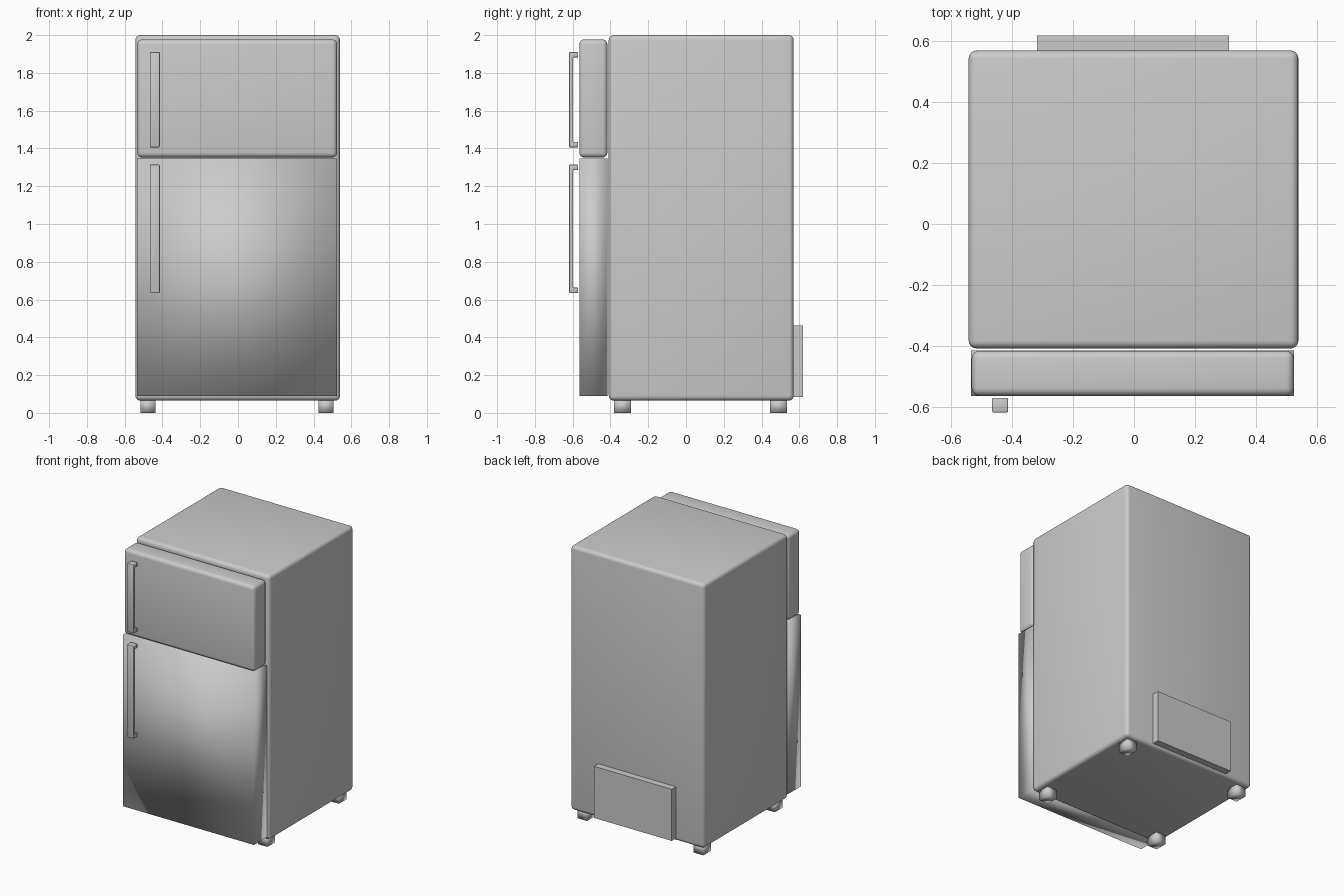
import bpy, bmesh

if "Cube" in bpy.data.objects:
    bpy.data.objects.remove(bpy.data.objects["Cube"])


def finish(name, bm):
    bmesh.ops.recalc_face_normals(bm, faces=bm.faces[:])
    mesh = bpy.data.meshes.new(name)
    bm.to_mesh(mesh)
    bm.free()
    for p in mesh.polygons:
        p.use_smooth = True
    ob = bpy.data.objects.new(name, mesh)
    bpy.context.collection.objects.link(ob)
    return ob


def box(name, lo, hi, bevel=0.0):
    bm = bmesh.new()
    bmesh.ops.create_cube(bm, size=1)
    for v in bm.verts:
        v.co = [(a + b) / 2 + c * (b - a) for a, b, c in zip(lo, hi, v.co)]
    ob = finish(name, bm)
    if bevel:
        mod = ob.modifiers.new("rounded_edges", 'BEVEL')
        mod.width = bevel
        mod.segments = 4
    return ob


def flat_sides(ob):
    for p in ob.data.polygons:
        p.use_smooth = False


def handle(name, z0, z1):
    # C-shaped side profile extruded across x
    back, inner, front, t = -0.571, -0.597, -0.619, 0.028
    profile = [(back, z0), (front, z0), (front, z1), (back, z1),
               (back, z1 - t), (inner, z1 - t), (inner, z0 + t), (back, z0 + t)]
    bm = bmesh.new()
    face = bm.faces.new([bm.verts.new((-0.466, y, z)) for y, z in profile])
    ext = bmesh.ops.extrude_face_region(bm, geom=[face])
    moved = [g for g in ext["geom"] if isinstance(g, bmesh.types.BMVert)]
    bmesh.ops.translate(bm, vec=(0.052, 0, 0), verts=moved)
    ob = finish(name, bm)
    mod = ob.modifiers.new("soft_edges", 'BEVEL')
    mod.width = 0.004
    mod.segments = 2


# Cabinet with rounded edges
box("cabinet", (-0.543, -0.409, 0.065), (0.54, 0.57, 2.0), 0.026)

# Rounded freezer door and square-edged main door
box("freezer_door", (-0.533, -0.565, 1.352), (0.525, -0.416, 1.977), 0.026)
box("main_door", (-0.535, -0.565, 0.09), (0.525, -0.416, 1.346))

# Door handles
handle("freezer_handle", 1.406, 1.91)
handle("main_handle", 0.635, 1.314)

# Rear compressor cover
flat_sides(box("compressor_cover", (-0.318, 0.56, 0.085), (0.312, 0.619, 0.463)))

# Feet
for side, x in (("left", -0.477), ("right", 0.466)):
    for end, y in (("front", -0.336), ("back", 0.491)):
        box(f"{end}_{side}_foot", (x - 0.039, y - 0.045, 0), (x + 0.039, y + 0.045, 0.075))
